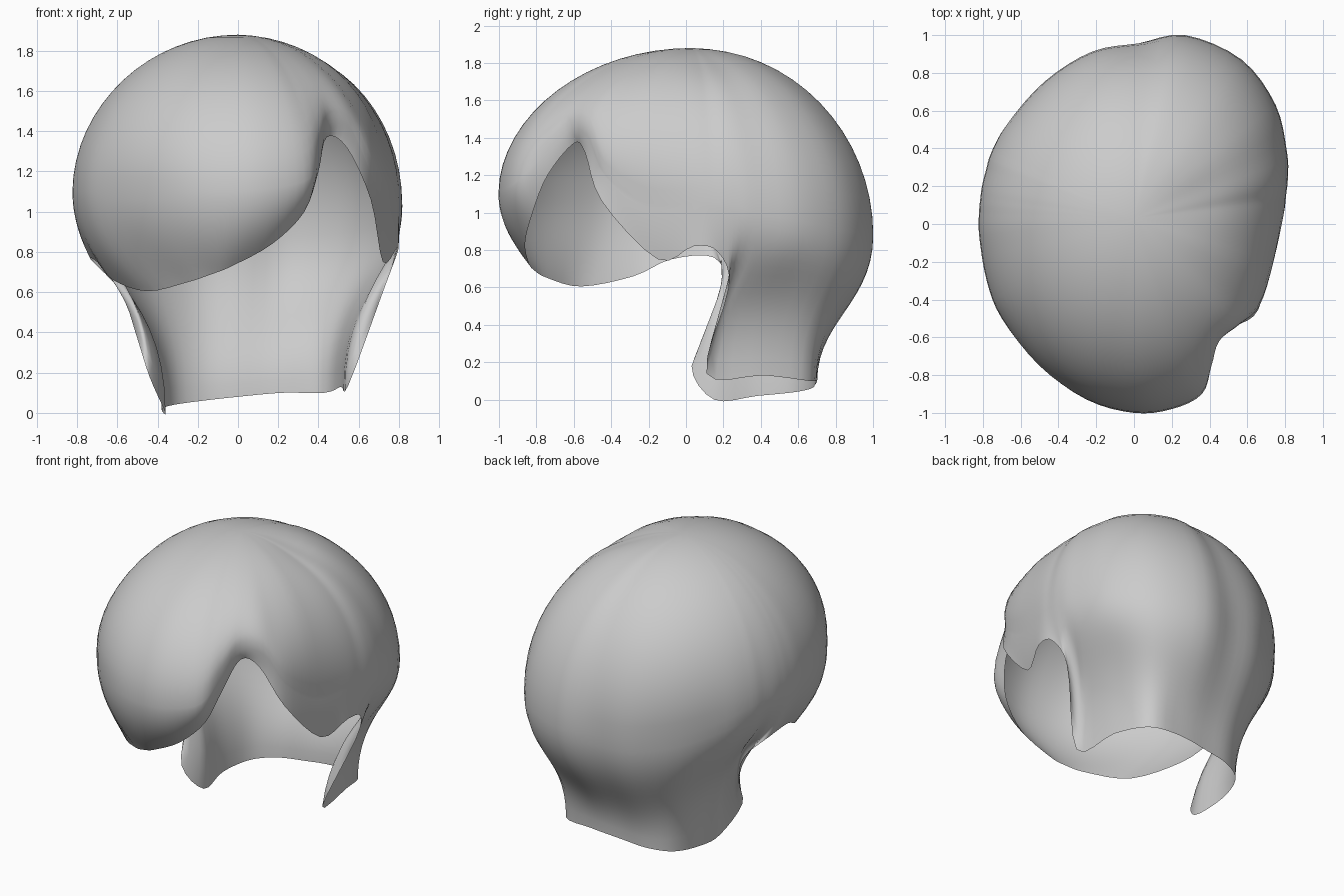
import bpy, math
from mathutils import Vector

if "Cube" in bpy.data.objects:
    bpy.data.objects.remove(bpy.data.objects["Cube"])

CROWN = Vector((0.0, 0.03, 1.88))
SUB = 4

# Widest line of the hair, counter-clockwise from the front centre
bulge = [(0, -1, 1.1), (.2, -.98, 1.12), (.36, -.9, 1.17), (.41, -.75, 1.32), (.45, -.62, 1.45),
         (.56, -.53, 1.42), (.66, -.43, 1.2), (.73, -.2, 1.05), (.79, .04, 1.05), (.805, .15, 1.05),
         (.815, .25, 1.05), (.81, .38, 1.0), (.75, .63, .95), (.57, .87, .9), (.27, 1, .88),
         (.02, .955, .88), (-.22, .91, .88), (-.47, .75, .92), (-.67, .53, 1.0), (-.755, .38, 1.05),
         (-.785, .28, 1.07), (-.805, .2, 1.08), (-.813, .14, 1.1), (-.82, .07, 1.1),
         (-.82, -.06, 1.1), (-.78, -.3, 1.1), (-.7, -.5, 1.1), (-.5, -.75, 1.1), (-.25, -.93, 1.1)]

# Matching hem: fringe, temple notch, ear, nape, other ear, fringe
hem = [(-.03, -.84, .73), (.17, -.86, .84), (.33, -.82, 1.0), (.4, -.74, 1.2), (.44, -.6, 1.37),
       (.54, -.54, 1.32), (.66, -.45, 1.06), (.72, -.15, .75), (.79, .04, .82), (.79, .17, .79),
       (.72, .23, .6), (.55, .11, .14), (.51, .42, .13), (.43, .66, .1), (.22, .7, .1),
       (0, .69, .08), (-.18, .67, .06), (-.32, .58, .04), (-.38, .38, .02), (-.36, .15, 0),
       (-.44, .03, .18), (-.51, .17, .4), (-.58, .22, .6), (-.73, .15, .76), (-.7, -.08, .75),
       (-.62, -.28, .66), (-.45, -.56, .605), (-.25, -.74, .65), (-.13, -.81, .69)]


def closed_spline(points):
    p = [Vector(q) for q in points]
    n, out = len(p), []
    for i in range(n):
        a, b, c, d = p[i - 1], p[i], p[(i + 1) % n], p[(i + 2) % n]
        for s in range(SUB):
            t = s / SUB
            out.append(0.5 * (2 * b + (c - a) * t + (2 * a - 5 * b + 4 * c - d) * t * t
                              + (3 * b - a - 3 * c + d) * t ** 3))
    return out


def skull_line(e):
    # Even oval under the locks, in the same direction as e
    r = math.hypot(e.x, e.y)
    c, s = abs(e.x / r) / .81, abs(e.y / r) / .985
    oval = (c ** 2.1 + s ** 2.1) ** (-1 / 2.1)
    k = max(oval, r) / r
    return Vector((e.x * k, e.y * k, min(e.z, 1.07)))


def dome(e, a):
    q = CROWN.lerp(e, math.sin(a))
    q.z = e.z + (CROWN.z - e.z) * math.cos(a)
    return q


def column(e, h, upper=16, lower=14):
    pts = []
    soft = skull_line(e)
    end = math.acos(min(1, (e.z - soft.z) / (CROWN.z - soft.z)))
    # Dome: even near the crown, following the locks further down
    for i in range(1, upper + 1):
        f = i / upper
        q = dome(soft, end * f).lerp(dome(e, math.pi / 2 * f), f ** 3)
        # Shallow swirl dent behind the crown
        d = ((q.x - .33) / .2) ** 2 + ((q.y - .13) / .14) ** 2
        q.z -= 0.02 * math.exp(-d) if q.z > 1.4 else 0
        pts.append(q)
    # Tuck from the widest line to the hem, sharper beside the neck
    drop = e.z - h.z
    nape = min(1, max(0, (0.65 - h.z) / 0.4)) if h.y > -.1 else 0
    side = nape * min(1, abs(e.x) / .75) ** 2
    p1 = e - Vector((0, 0, drop * (0.47 - 0.1 * side)))
    low = h + Vector((0, max(0, .2 - h.y) * 1.3, drop * (0.4 + 0.2 * side)))
    p2 = low * nape + h.lerp(p1, 0.4) * (1 - nape)
    for i in range(1, lower + 1):
        t = i / lower
        u = 1 - t
        pts.append(e * u ** 3 + p1 * 3 * u * u * t + p2 * 3 * u * t * t + h * t ** 3)
    return pts


# Skin the columns into one open hair shell
cols = [column(e, h) for e, h in zip(closed_spline(bulge), closed_spline(hem))]
n, m = len(cols), len(cols[0])
verts = [CROWN] + [v for c in cols for v in c]
faces = []
for j in range(n):
    a, b = 1 + j * m, 1 + ((j + 1) % n) * m
    faces.append((0, a, b))
    faces += [(a + i, a + i + 1, b + i + 1, b + i) for i in range(m - 1)]

mesh = bpy.data.meshes.new("hair_shell")
mesh.from_pydata([tuple(v) for v in verts], [], faces)
mesh.update()
mesh.polygons.foreach_set("use_smooth", [True] * len(mesh.polygons))
hair = bpy.data.objects.new("hair_shell", mesh)
bpy.context.collection.objects.link(hair)
